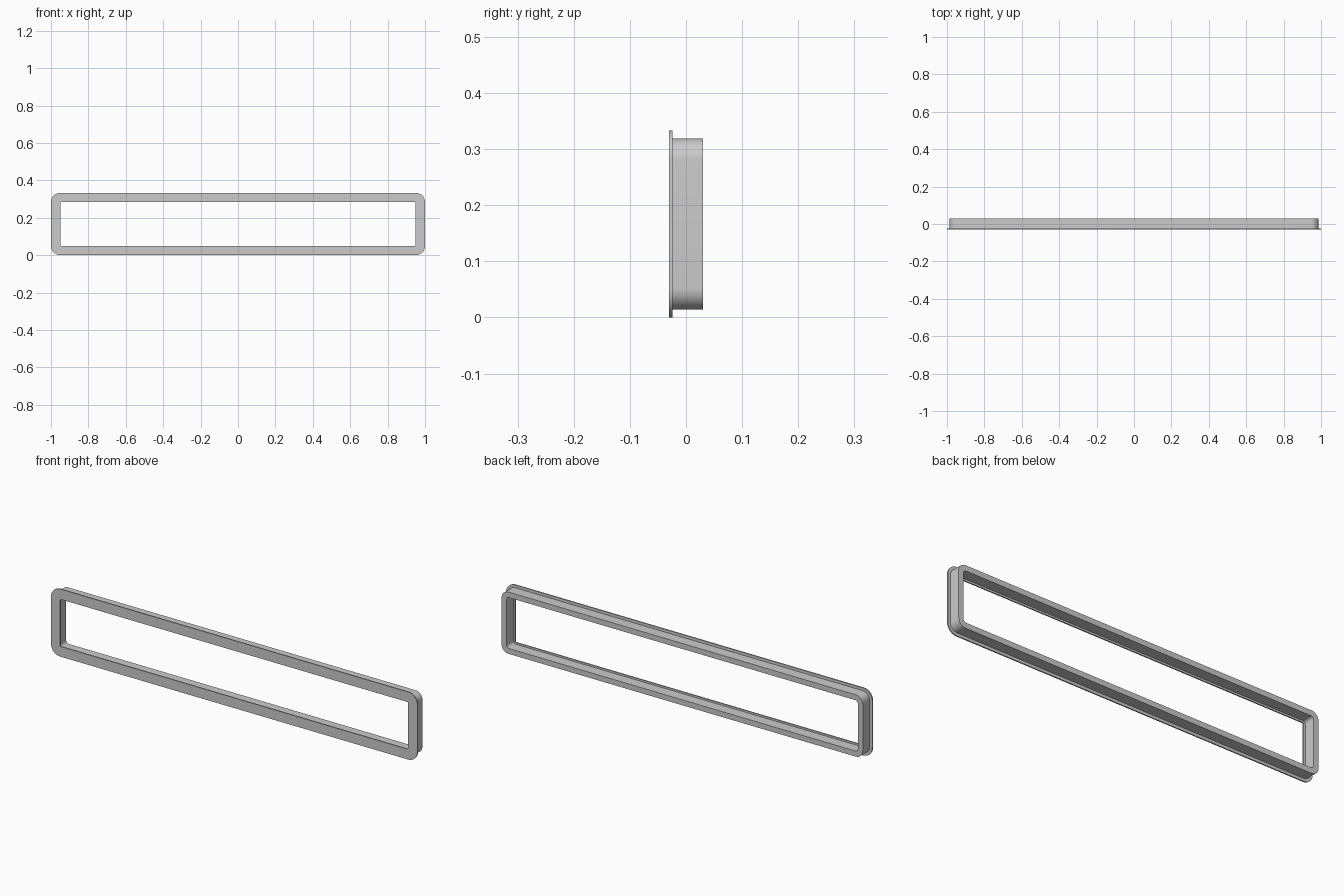
import bpy, bmesh, math

if "Cube" in bpy.data.objects:
    bpy.data.objects.remove(bpy.data.objects["Cube"])

HALF_W, HEIGHT = 1.0, 0.333
CZ = HEIGHT / 2
Y_FRONT, Y_STEP, Y_BACK = -0.03, -0.024, 0.03
SEG = 10


def loop_points(inset, radius):
    """Rounded rectangle in x/z, inset from the outer edge of the frame."""
    hx, hz = HALF_W - inset - radius, CZ - inset - radius
    pts = []
    for i, (sx, sz) in enumerate([(1, 1), (-1, 1), (-1, -1), (1, -1)]):
        for k in range(SEG + 1):
            a = math.pi / 2 * (i + k / SEG)
            pts.append((sx * hx + radius * math.cos(a),
                        CZ + sz * hz + radius * math.sin(a)))
    return pts


def make_frame(name, profile):
    """Closed ring swept through (inset, radius, y) stations."""
    bm = bmesh.new()
    rings = [[bm.verts.new((x, y, z)) for x, z in loop_points(inset, r)]
             for inset, r, y in profile]
    for a, b in zip(rings, rings[1:] + rings[:1]):
        n = len(a)
        for i in range(n):
            j = (i + 1) % n
            bm.faces.new((a[i], a[j], b[j], b[i]))
    bmesh.ops.recalc_face_normals(bm, faces=bm.faces)
    mesh = bpy.data.meshes.new(name)
    bm.to_mesh(mesh)
    bm.free()
    obj = bpy.data.objects.new(name, mesh)
    bpy.context.collection.objects.link(obj)
    bpy.ops.object.select_all(action='DESELECT')
    obj.select_set(True)
    bpy.context.view_layer.objects.active = obj
    bpy.ops.object.shade_smooth_by_angle(angle=math.radians(30))


# Front flange stepping back to a narrower rim, with a small inner lip
make_frame("window_frame", [
    (0.0, 0.05, Y_FRONT),
    (0.0, 0.05, Y_STEP),
    (0.014, 0.038, Y_STEP),
    (0.014, 0.038, Y_BACK),
    (0.041, 0.014, Y_BACK),
    (0.041, 0.014, Y_STEP),
    (0.05, 0.005, Y_STEP),
    (0.05, 0.005, Y_FRONT),
])
